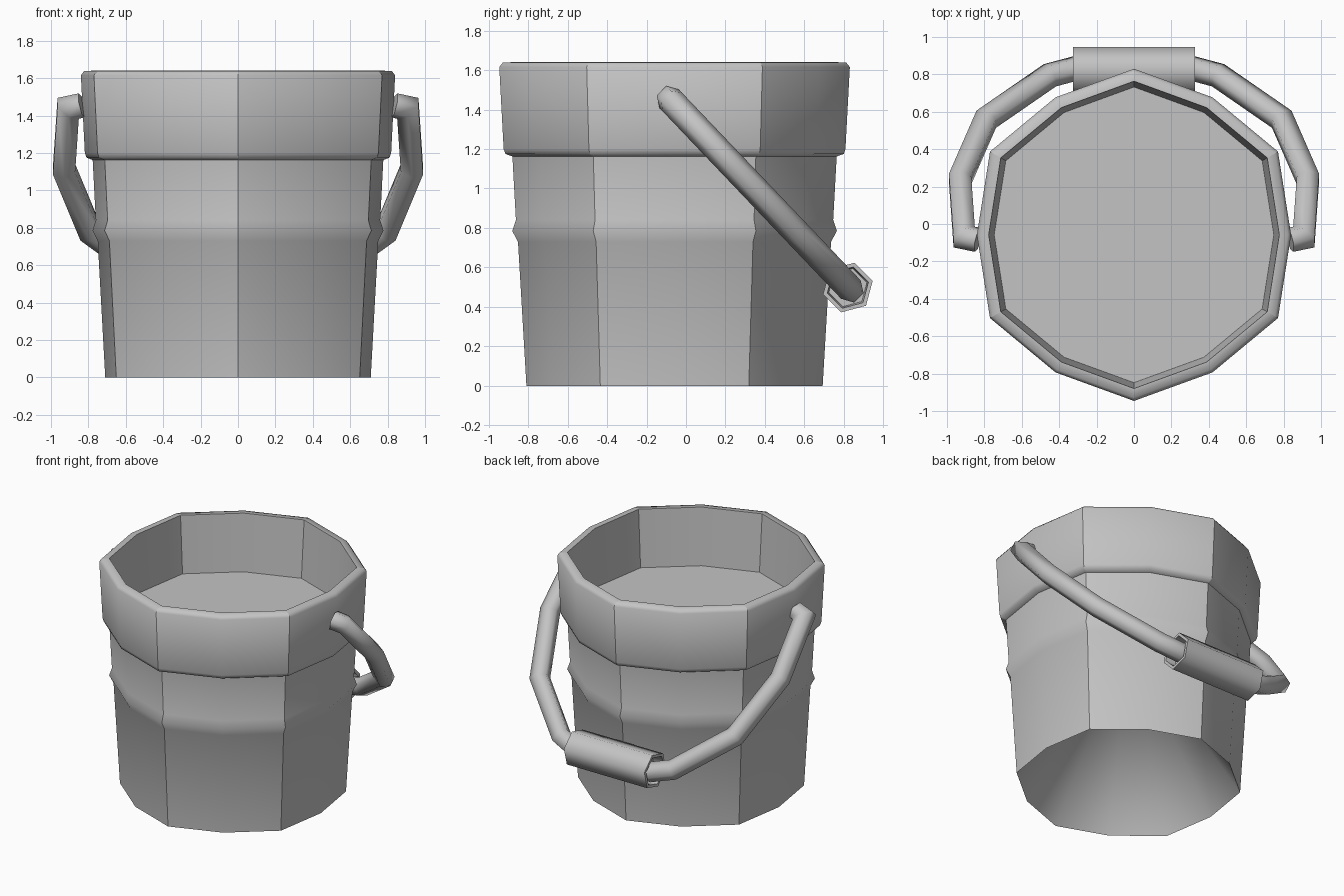
import bpy
import bmesh
from math import cos, sin, pi, radians
from mathutils import Vector

if "Cube" in bpy.data.objects:
    bpy.data.objects.remove(bpy.data.objects["Cube"], do_unlink=True)

GREY = (0.55, 0.55, 0.55, 1)
metal = bpy.data.materials.new("plain grey")
metal.use_nodes = True
metal.diffuse_color = GREY
metal.node_tree.nodes["Principled BSDF"].inputs["Base Color"].default_value = GREY


def finish(name, bm, angle):
    """Turn a bmesh into a smooth-shaded object, sharp above the angle."""
    bmesh.ops.recalc_face_normals(bm, faces=bm.faces)
    mesh = bpy.data.meshes.new(name)
    bm.to_mesh(mesh)
    bm.free()
    mesh.materials.append(metal)
    obj = bpy.data.objects.new(name, mesh)
    bpy.context.collection.objects.link(obj)
    bpy.ops.object.select_all(action="DESELECT")
    obj.select_set(True)
    bpy.context.view_layer.objects.active = obj
    bpy.ops.object.shade_smooth_by_angle(angle=radians(angle))


def loft(bm, rings):
    """Skin a list of point rings; returns the vertex rings."""
    rings = [[bm.verts.new(p) for p in ring] for ring in rings]
    for a, b in zip(rings, rings[1:]):
        for i in range(len(a)):
            j = (i + 1) % len(a)
            bm.faces.new((a[i], a[j], b[j], b[i]))
    return rings


# Twelve-sided outline, mirrored from one quarter
quarter = [(0, 0.888), (0.42, 0.735), (0.77, 0.445), (0.84, 0)]
half = quarter + [(x, -y) for x, y in quarter[-2::-1]]
outline = half + [(-x, y) for x, y in half[-2:0:-1]]
CENTRE_Y = -0.058

# Bucket wall: (scale, height) from the foot, over the rim, to the inner floor
wall = [(0.845, 0), (0.893, 0.73), (0.926, 0.785), (0.905, 0.84),
        (0.925, 1.162), (0.965, 1.175), (0.975, 1.2), (1, 1.615),
        (0.98, 1.637), (0.925, 1.64), (0.89, 1.225)]
bm = bmesh.new()
rings = loft(bm, [[(x * s, y * s + CENTRE_Y, z) for x, y in outline] for s, z in wall])
bm.faces.new(rings[-1])
# Every second upright edge is a hard crease
for a, b in zip(rings, rings[1:]):
    for i in range(0, len(outline), 2):
        bm.edges.get((a[i], b[i])).smooth = False
# Hollow cone underneath
apex = bm.verts.new((0, CENTRE_Y, 1.1))
foot = rings[0]
for i in range(len(foot)):
    bm.faces.new((foot[i], foot[i - 1], apex))
finish("bucket", bm, 65)

# Bail handle: mitred six-sided tube in a tilted plane, ends turned into the wall
SLOPE = -1.05
right_side = [(0.835, -0.085), (0.908, -0.07), (0.93, 0.24), (0.79, 0.56),
              (0.45, 0.795), (0.3, 0.835)]
path = [Vector((x, y, 1.47 + SLOPE * (y + 0.10)))
        for x, y in right_side + [(-x, y) for x, y in reversed(right_side)]]
normal = Vector((0, -SLOPE, 1)).normalized()
RADIUS = 0.068
rings = []
for i, p in enumerate(path):
    before = (p - path[i - 1]).normalized() if i else None
    after = (path[i + 1] - p).normalized() if i < len(path) - 1 else before
    before = before or after
    side = normal.cross(before + after).normalized()
    width = RADIUS / side.dot(normal.cross(after))
    rings.append([p + side * width * sin(k * pi / 3) + normal * RADIUS * cos(k * pi / 3)
                  for k in range(6)])
bm = bmesh.new()
rings = loft(bm, rings)
bm.faces.new(rings[0])
bm.faces.new(rings[-1])
finish("handle", bm, 70)

# Grip: hexagonal sleeve with recessed ends
sleeve = [(-0.25, 0.1), (-0.325, 0.108), (-0.325, 0.13),
          (0.325, 0.13), (0.325, 0.108), (0.25, 0.1)]
bm = bmesh.new()
rings = loft(bm, [[(x, 0.82 + r * cos(radians(15 + 60 * k)), 0.498 + r * sin(radians(15 + 60 * k)))
                   for k in range(6)] for x, r in sleeve])
bm.faces.new(rings[0])
bm.faces.new(rings[-1])
finish("grip", bm, 70)
